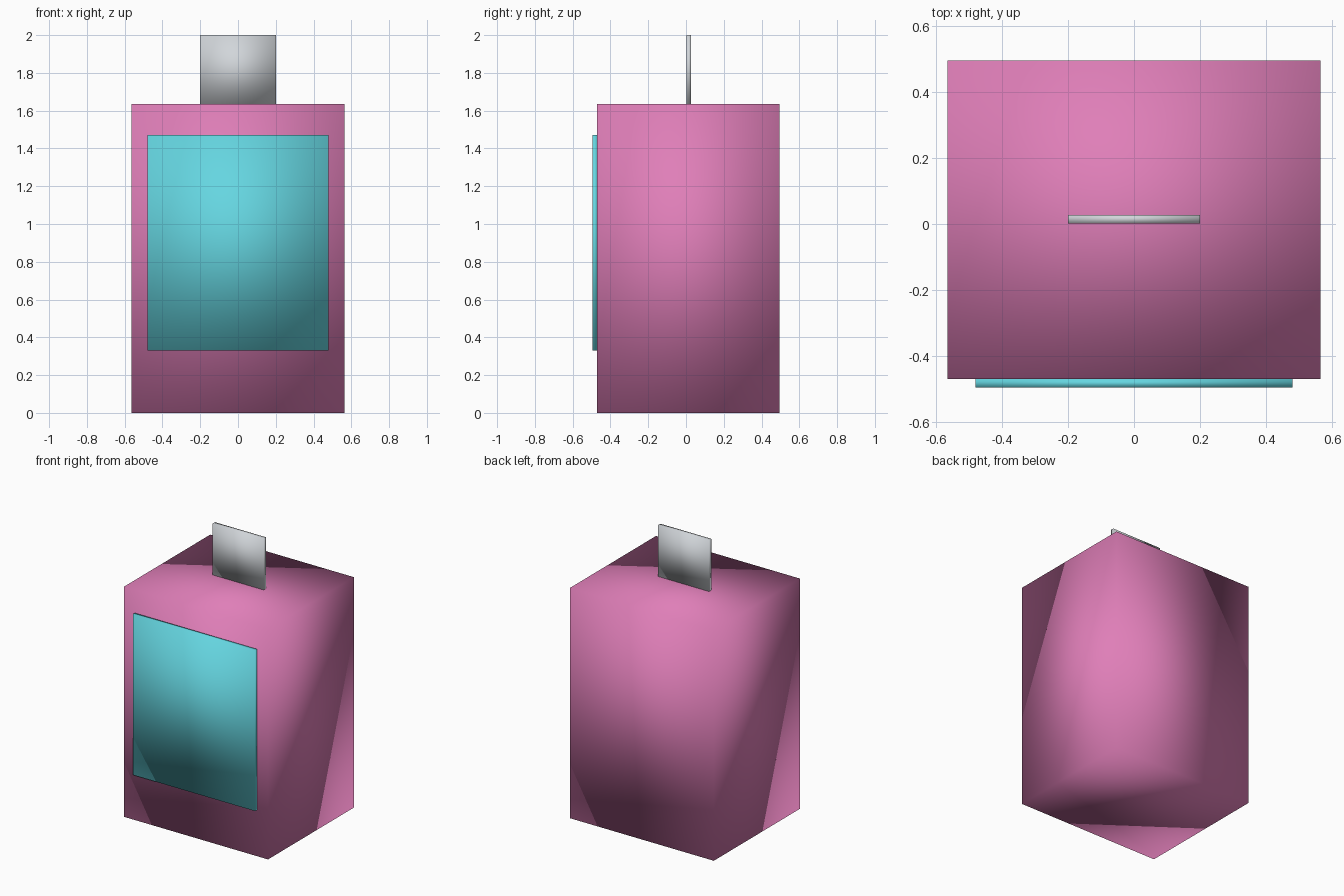
import bpy
import bmesh
from mathutils import Vector

if "Cube" in bpy.data.objects:
    bpy.data.objects.remove(bpy.data.objects["Cube"])


def material(name, rgb):
    m = bpy.data.materials.new(name)
    m.diffuse_color = (*rgb, 1.0)
    m.use_nodes = True
    m.node_tree.nodes["Principled BSDF"].inputs["Base Color"].default_value = m.diffuse_color
    return m


def box(name, low, high, mat):
    """Box between two corners, with normals smoothed across its edges."""
    low, high = Vector(low), Vector(high)
    size, centre = high - low, (high + low) / 2
    bm = bmesh.new()
    bmesh.ops.create_cube(bm, size=1.0)
    for v in bm.verts:
        v.co = Vector(a * s for a, s in zip(v.co, size)) + centre
    for f in bm.faces:
        f.smooth = True
    mesh = bpy.data.meshes.new(name)
    bm.to_mesh(mesh)
    bm.free()
    mesh.materials.append(mat)
    obj = bpy.data.objects.new(name, mesh)
    bpy.context.collection.objects.link(obj)
    return obj


pink = material("pink", (0.74, 0.21, 0.48))
cyan = material("cyan", (0.13, 0.67, 0.75))
grey = material("light grey", (0.64, 0.67, 0.70))

# Main block
box("body", (-0.565, -0.47, 0.0), (0.565, 0.495, 1.635), pink)
# Raised panel on the front
box("front_panel", (-0.48, -0.495, 0.33), (0.48, -0.47, 1.47), cyan)
# Thin upright plate on top
box("top_plate", (-0.2, 0.002, 1.635), (0.2, 0.027, 2.0), grey)
